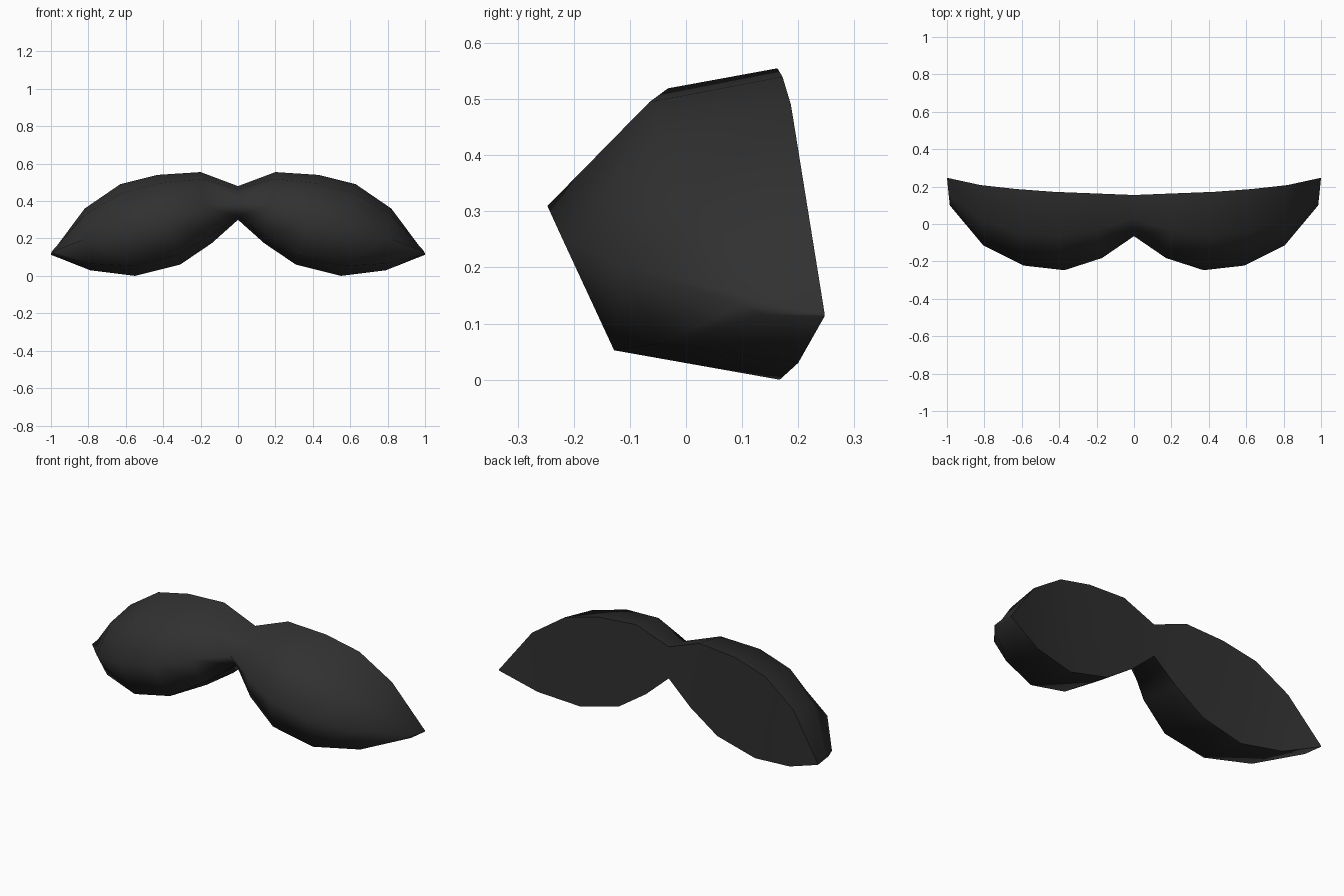
import bpy
import bmesh

if "Cube" in bpy.data.objects:
    bpy.data.objects.remove(bpy.data.objects["Cube"])

# Charcoal hair colour
mat = bpy.data.materials.new("charcoal_black")
mat.diffuse_color = (0.03, 0.03, 0.03, 1)
mat.use_nodes = True
mat.node_tree.nodes["Principled BSDF"].inputs["Base Color"].default_value = mat.diffuse_color

# Stations from centre to tip:
# bottom x, z, back y | top x, z, back y | front-most y
STATIONS = [
    (0.00, 0.300, 0.155, 0.00, 0.480, 0.155, -0.065),
    (0.14, 0.175, 0.160, 0.20, 0.555, 0.163, -0.182),
    (0.31, 0.060, 0.163, 0.43, 0.540, 0.172, -0.247),
    (0.55, 0.000, 0.167, 0.63, 0.490, 0.187, -0.222),
    (0.79, 0.030, 0.200, 0.82, 0.360, 0.208, -0.115),
    (1.00, 0.113, 0.247, 1.00, 0.118, 0.247, 0.100),
]
# Cross-section: (height fraction, depth fraction), back bottom to back top
PROFILE = [(0, 0), (0.107, 0.76), (0.52, 1), (0.906, 0.565), (1, 0)]


def section(bm, st):
    xb, zb, yb, xt, zt, yt, yf = st
    ring = []
    for t, d in PROFILE:
        x = xb + (xt - xb) * t
        z = zb + (zt - zb) * t
        back = yb + (yt - yb) * t
        if xb == 1.0:               # tip narrows and lifts a little at the front
            x -= 0.015 * d
            z += 0.035 * d * t
        ring.append(bm.verts.new((x, back + (yf - back) * d, z)))
    return ring


# One lofted wing of the moustache
bm = bmesh.new()
rings = [section(bm, s) for s in STATIONS]
n = len(PROFILE)
back_faces = []
for a, b in zip(rings, rings[1:]):
    for i in range(n):
        j = (i + 1) % n
        f = bm.faces.new((a[i], a[j], b[j], b[i]))
        f.smooth = True
        if i == n - 1:
            back_faces.append(f)
bm.faces.new(rings[-1]).smooth = True
bmesh.ops.recalc_face_normals(bm, faces=bm.faces)
# make sure the back points to +y
bm.normal_update()
if back_faces[2].normal.y < 0:
    bmesh.ops.reverse_faces(bm, faces=bm.faces)

# Hard rim round the flat back
backs = set(back_faces)
for e in bm.edges:
    if len(e.link_faces) == 2 and sum(f in backs for f in e.link_faces) == 1:
        e.smooth = False

mesh = bpy.data.meshes.new("moustache")
bm.to_mesh(mesh)
bm.free()
mesh.materials.append(mat)
obj = bpy.data.objects.new("moustache", mesh)
bpy.context.collection.objects.link(obj)

# Second wing
mirror = obj.modifiers.new("mirror_wing", 'MIRROR')
mirror.use_axis[0] = True
mirror.merge_threshold = 0.001
